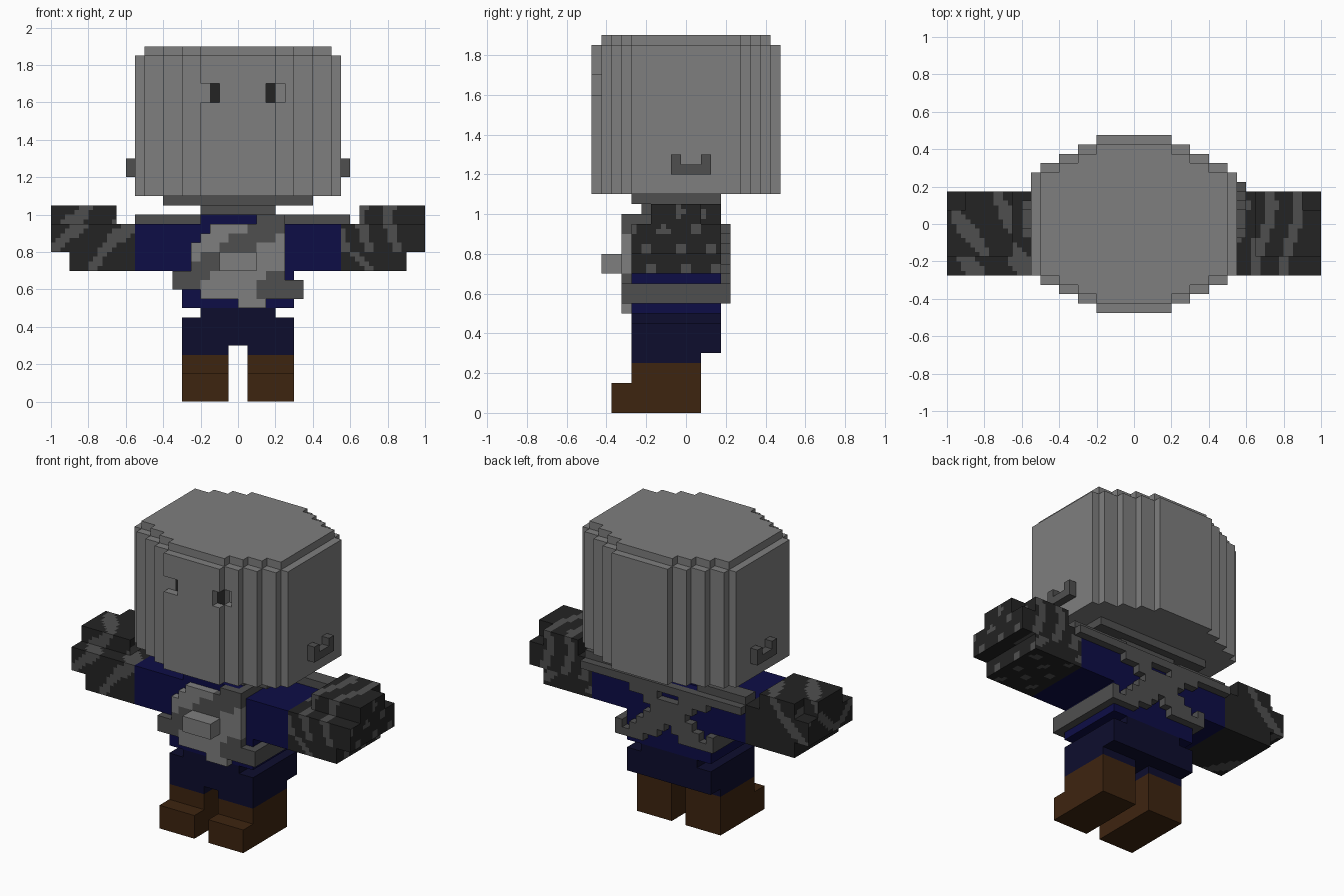
import bpy, bmesh, math

cube = bpy.data.objects.get("Cube")
if cube:
    bpy.data.objects.remove(cube)


def material(name, r, g, b):
    m = bpy.data.materials.new(name)
    m.use_nodes = True
    m.diffuse_color = (r, g, b, 1)
    bsdf = m.node_tree.nodes["Principled BSDF"]
    bsdf.inputs["Base Color"].default_value = (r, g, b, 1)
    bsdf.inputs["Roughness"].default_value = 0.9
    return m


GREY = material("grey", 0.21, 0.21, 0.21)
DARK = material("dark grey", 0.078, 0.078, 0.078)
BLACK = material("charcoal", 0.017, 0.017, 0.017)
SHIRT = material("blue shirt", 0.004, 0.004, 0.062)
PANTS = material("navy trousers", 0.004, 0.004, 0.027)
BROWN = material("brown leather", 0.048, 0.018, 0.005)

STEPS = [((1, 0, 0), [(1, 0, 0), (1, 1, 0), (1, 1, 1), (1, 0, 1)]),
         ((-1, 0, 0), [(0, 0, 0), (0, 0, 1), (0, 1, 1), (0, 1, 0)]),
         ((0, 1, 0), [(0, 1, 0), (0, 1, 1), (1, 1, 1), (1, 1, 0)]),
         ((0, -1, 0), [(0, 0, 0), (1, 0, 0), (1, 0, 1), (0, 0, 1)]),
         ((0, 0, 1), [(0, 0, 1), (1, 0, 1), (1, 1, 1), (0, 1, 1)]),
         ((0, 0, -1), [(0, 0, 0), (0, 1, 0), (1, 1, 0), (1, 0, 0)])]


def blocks(name, boxes, mats, rule=None, carve=(), c=0.05):
    """Union of boxes (x0, x1, y0, y1, z0, z1) on a grid, minus carved boxes."""
    off = (0, 0.025, 0)

    def cells(box):
        r = [range(round((box[2 * a] - off[a]) / c),
                   round((box[2 * a + 1] - off[a]) / c)) for a in range(3)]
        return {(i, j, k) for i in r[0] for j in r[1] for k in r[2]}

    solid = set().union(*[cells(b) for b in boxes])
    for b in carve:
        solid -= cells(b)
    bm = bmesh.new()
    cache = {}

    def vert(p):
        if p not in cache:
            cache[p] = bm.verts.new([p[a] * c + off[a] for a in range(3)])
        return cache[p]

    for cell in sorted(solid):
        for n, quad in STEPS:
            if tuple(cell[a] + n[a] for a in range(3)) in solid:
                continue
            f = bm.faces.new([vert(tuple(cell[a] + q[a] for a in range(3))) for q in quad])
            if rule:
                f.material_index = rule(f.calc_center_median(), n)
    # merge flat areas of one colour
    bmesh.ops.dissolve_limit(bm, angle_limit=0.01, verts=bm.verts[:], edges=bm.edges[:],
                             delimit={'MATERIAL'})
    me = bpy.data.meshes.new(name)
    bm.to_mesh(me)
    bm.free()
    for m in mats:
        me.materials.append(m)
    ob = bpy.data.objects.new(name, me)
    bpy.context.collection.objects.link(ob)
    return ob


def flip(boxes):
    return [(-b[1], -b[0], *b[2:]) for b in boxes]


# Head: stepped oval with a smaller lid and recessed eyes
oval = [(0.55, 0.275), (0.5, 0.325), (0.4, 0.375), (0.3, 0.425), (0.2, 0.475)]
lid = [(0.5, 0.275), (0.4, 0.325), (0.3, 0.375), (0.2, 0.425)]
head = [(-x, x, -y, y, 1.1, 1.85) for x, y in oval]
head += [(-x, x, -y, y, 1.85, 1.9) for x, y in lid]
eyes = [(0.15, 0.2, -0.475, -0.425, 1.6, 1.7), (0.2, 0.25, -0.425, -0.375, 1.6, 1.7),
        (-0.2, -0.1, -0.475, -0.425, 1.6, 1.7)]


def eye_rule(p, n):
    pupil = 0.15 < p.x < 0.2 or -0.15 < p.x < -0.1
    return int(pupil and n[1] < 0 and 1.6 < p.z < 1.7 and -0.44 < p.y < -0.4)


blocks("head", head, [GREY, BLACK], eye_rule, eyes)

# Ears, jaw and neck
ear = [(0.55, 0.6, -0.075, 0.125, 1.2, 1.25),
       (0.55, 0.6, -0.075, -0.025, 1.25, 1.3),
       (0.55, 0.6, 0.075, 0.125, 1.25, 1.3)]
blocks("left_ear", ear, [DARK])
blocks("right_ear", flip(ear), [DARK])
blocks("neck", [(-0.4, 0.4, -0.275, 0.175, 1.05, 1.1),
                (-0.2, 0.2, -0.225, 0.125, 1.0, 1.05)], [DARK])

# Shirt with sleeves
blocks("shirt", [(-0.3, 0.3, -0.275, 0.175, 0.5, 0.95),
                 (-0.55, 0.55, -0.275, 0.175, 0.7, 0.95),
                 (-0.2, 0.2, -0.275, 0.125, 0.95, 1.0)], [SHIRT])

# Trousers and boots
leg = [(0.05, 0.3, -0.275, 0.075, 0.25, 0.3)]
blocks("trousers", [(-0.3, 0.3, -0.275, 0.175, 0.3, 0.45),
                    (-0.2, 0.2, -0.275, 0.175, 0.45, 0.5)] + leg + flip(leg), [PANTS])
boot = [(0.05, 0.3, -0.275, 0.075, 0, 0.25), (0.05, 0.3, -0.375, -0.275, 0, 0.15)]
blocks("left_boot", boot, [BROWN])
blocks("right_boot", flip(boot), [BROWN])

# Gloves with wavy camouflage bands
glove = [(0.55, 0.9, -0.275, 0.175, 0.7, 0.95),
         (0.65, 0.9, -0.175, 0.175, 0.95, 1.05),
         (0.9, 1.0, -0.275, 0.175, 0.8, 0.95),
         (0.9, 1.0, -0.175, 0.075, 0.95, 1.05)]


def left_camo(p, n):
    if n[0] > 0 or p.z < 0.8:     # spots on the fist end and underside
        return int(math.sin(38 * p.y + 9 * p.x) * math.sin(34 * p.z + 30 * p.x) > 0.55)
    wave = 0.035 * math.sin(11 * p.y + 0.5) + 0.02 * math.sin(18 * p.z)
    return int(any(abs(p.x - x0 - wave) < 0.028 for x0 in (0.57, 0.70, 0.85)))


def right_camo(p, n):
    if n[0] < 0:
        return int(abs(p.z - 0.9 - 0.07 * math.sin(14 * p.y)) < 0.028)
    slant = p.x + 0.55 * p.y - 0.9 * (p.z - 1.0) + 0.02 * math.sin(25 * p.x)
    return int(abs(slant + 0.95) < 0.035 or abs(slant + 0.68) < 0.04)


blocks("left_glove", glove, [BLACK, DARK], left_camo, c=0.025)
blocks("right_glove", flip(glove), [BLACK, DARK], right_camo, c=0.025)

# Chest plate, crossed by a darker diagonal strap
F0, F1 = -0.325, -0.275
band = {0.6: (-0.35, -0.2), 0.65: (-0.35, -0.15), 0.7: (-0.25, -0.1), 0.75: (-0.2, 0.0),
        0.8: (-0.1, 0.1), 0.85: (-0.05, 0.2), 0.9: (0.05, 0.25)}
strap_front = [(x0, x1, F0, F1, z, z + 0.05) for z, (x0, x1) in band.items()]
strap_front += [(0.1, 0.35, F0, F1, 0.55, 0.65), (0.15, 0.25, F0, F1, 0.65, 0.7)]
plate = [(0.0, 0.15, F0, F1, 0.5, 0.55), (-0.2, 0.25, F0, F1, 0.55, 0.6),
         (-0.25, 0.25, F0, F1, 0.6, 0.85), (-0.2, 0.25, F0, F1, 0.85, 0.9),
         (-0.15, 0.2, F0, F1, 0.9, 0.95)]
blocks("chest_plate", plate, [GREY], carve=strap_front)
blocks("chest_buckle", [(-0.1, 0.1, -0.425, F0, 0.7, 0.8)], [GREY])

# Harness: front strap, side straps, crossed back and shoulder bars
B0, B1 = 0.175, 0.225
harness = strap_front + [(0.3, 0.35, F0, B1, 0.55, 0.65), (-0.35, -0.3, F0, B1, 0.6, 0.7)]
for i in range(8):
    z = 0.55 + 0.05 * i
    x = 0.25 - 0.075 * i
    x = round(x / 0.05) * 0.05
    harness += [(x - 0.1, x + 0.1, B0, B1, z, z + 0.05)]
    if i:
        harness += [(-x - 0.15, -x + 0.05, B0, B1, z, z + 0.05)]
harness += [(-0.55, 0.6, B0, B1, 0.9, 0.95),
            (-0.55, -0.2, 0.075, 0.175, 0.95, 1.0), (0.2, 0.6, 0.075, 0.175, 0.95, 1.0),
            (0.1, 0.25, F0, F1, 0.95, 1.0), (0.2, 0.25, F0, 0.175, 0.95, 1.0)]
blocks("harness", harness, [DARK])
